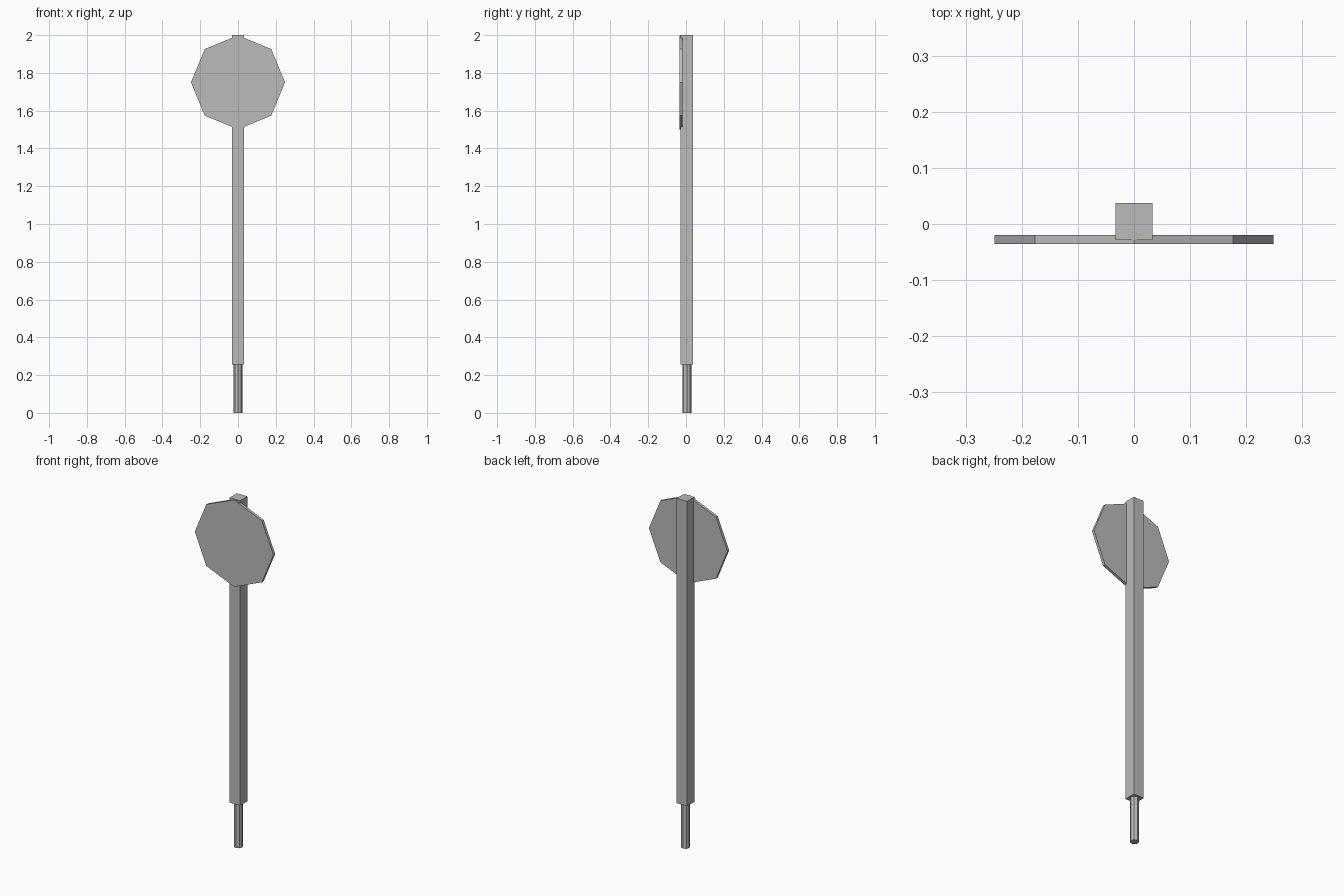
import bpy, math

if "Cube" in bpy.data.objects:
    bpy.data.objects.remove(bpy.data.objects["Cube"])

# Single plain grey
grey = bpy.data.materials.new("plain_grey")
grey.diffuse_color = (0.5, 0.5, 0.5, 1)
grey.use_nodes = True
grey.node_tree.nodes["Principled BSDF"].inputs["Base Color"].default_value = grey.diffuse_color


def finish(name):
    """Name the active object, bake its transform and colour it."""
    ob = bpy.context.object
    ob.name = name
    bpy.ops.object.transform_apply(location=True, rotation=True, scale=True)
    ob.data.materials.append(grey)
    return ob


POST_Y = 0.0045      # the post sits slightly behind the centre
POST_W = 0.066
POST_BOTTOM, TOP = 0.255, 2.0

# Square post
bpy.ops.mesh.primitive_cube_add(size=1, location=(0, POST_Y, (POST_BOTTOM + TOP) / 2))
bpy.context.object.scale = (POST_W, POST_W, TOP - POST_BOTTOM)
finish("post")

# Eight-sided ground peg, running a little way into the post
bpy.ops.mesh.primitive_cylinder_add(vertices=8, radius=0.0235, depth=0.28,
                                    location=(0, POST_Y, 0.14))
finish("ground_peg")

# Octagonal sign plate, point upwards, set into the post's front face
bpy.ops.mesh.primitive_cylinder_add(vertices=8, radius=0.249, depth=0.016,
                                    location=(0, -0.0275, 1.75),
                                    rotation=(math.pi / 2, 0, 0))
finish("sign_plate")
